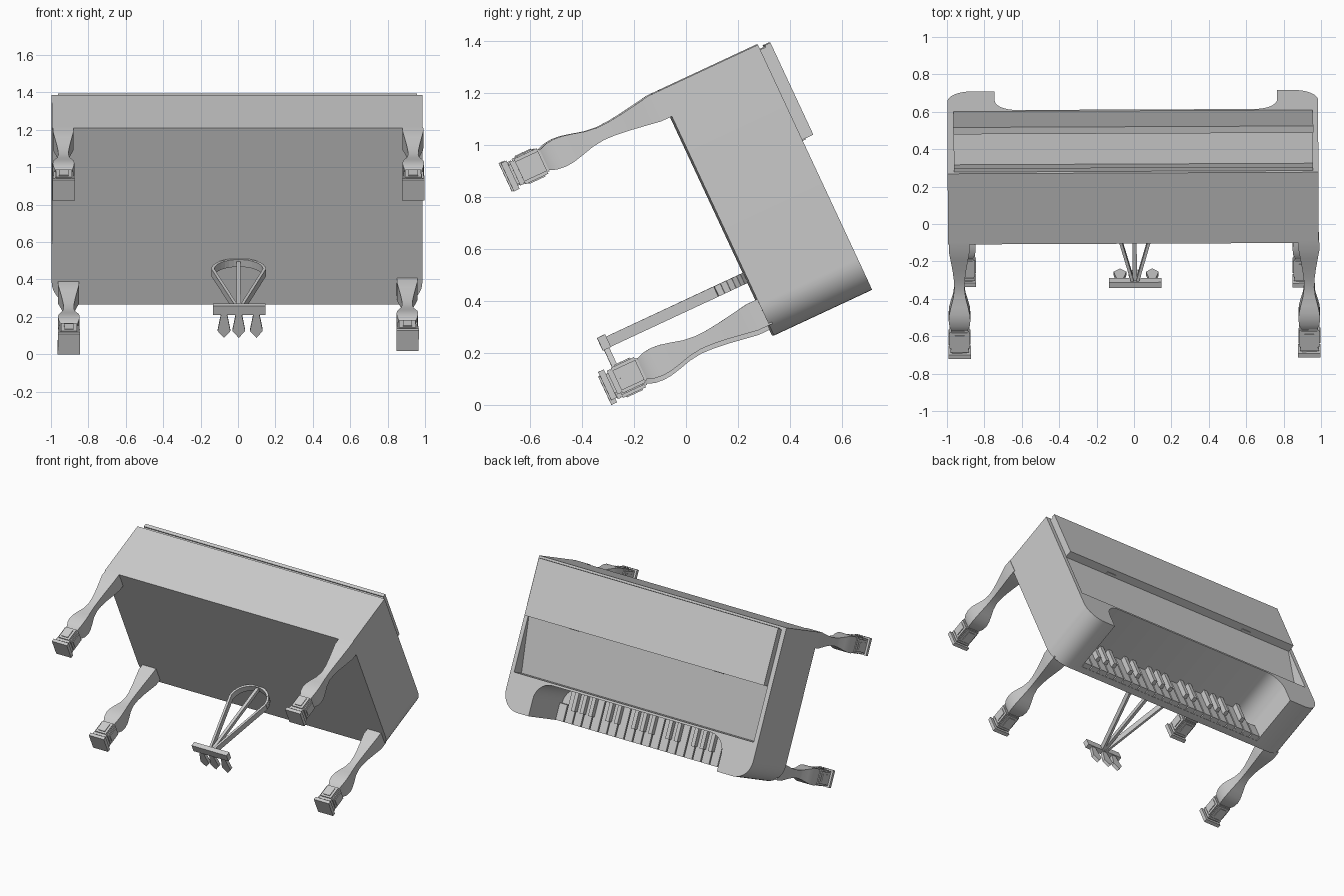
import bpy, bmesh
from math import radians, sin, cos, pi
from mathutils import Matrix

if "Cube" in bpy.data.objects:
    bpy.data.objects.remove(bpy.data.objects["Cube"], do_unlink=True)

grey = bpy.data.materials.new("plain_grey")
grey.use_nodes = True
grey.diffuse_color = (0.6, 0.6, 0.6, 1)
grey.node_tree.nodes["Principled BSDF"].inputs["Base Color"].default_value = (0.6, 0.6, 0.6, 1)

# The piano is built upright (keyboard at +y), then tipped over onto its keyboard edge
TIP = Matrix.Rotation(radians(0.25), 4, 'Z') @ Matrix.Rotation(radians(-65), 4, 'X')
BOTTOM, TOP = 0.416, 0.833
BACK, FRONT = -1.141, -0.1


def smooth_by_angle(ob):
    bpy.ops.object.select_all(action='DESELECT')
    ob.select_set(True)
    bpy.context.view_layer.objects.active = ob
    bpy.ops.object.shade_smooth_by_angle(angle=radians(30))


def finish(bm, name):
    bmesh.ops.recalc_face_normals(bm, faces=bm.faces)
    mesh = bpy.data.meshes.new(name)
    bm.to_mesh(mesh)
    bm.free()
    mesh.materials.append(grey)
    ob = bpy.data.objects.new(name, mesh)
    bpy.context.collection.objects.link(ob)
    ob.matrix_world = TIP
    return ob


def add_box(bm, x, y, z):
    """Box from three (low, high) ranges."""
    size = [r[1] - r[0] for r in (x, y, z)]
    mid = [(r[1] + r[0]) / 2 for r in (x, y, z)]
    bmesh.ops.create_cube(bm, size=1, matrix=Matrix.Translation(mid) @ Matrix.Diagonal((*size, 1)))


def box(name, x, y, z):
    bm = bmesh.new()
    add_box(bm, x, y, z)
    return finish(bm, name)


def add_prism(bm, outline, axis, low, high):
    """Extrude a 2D outline along the given axis (0 = x, 1 = y, 2 = z)."""
    def place(p, h):
        co = list(p)
        co.insert(axis, h)
        return co
    face = bm.faces.new([bm.verts.new(place(p, low)) for p in outline])
    out = bmesh.ops.extrude_face_region(bm, geom=[face])
    move = [0, 0, 0]
    move[axis] = high - low
    bmesh.ops.translate(bm, vec=move, verts=[g for g in out["geom"] if isinstance(g, bmesh.types.BMVert)])


def prism(name, outline, axis, low, high):
    bm = bmesh.new()
    add_prism(bm, outline, axis, low, high)
    return finish(bm, name)


def arc(cx, cy, r, start, end, steps=10):
    return [(cx + r * cos(radians(start + (end - start) * i / steps)),
             cy + r * sin(radians(start + (end - start) * i / steps))) for i in range(steps + 1)]


def cut(target, cutter):
    cutter.hide_render = True
    mod = target.modifiers.new("cut", 'BOOLEAN')
    mod.object, mod.solver = cutter, 'EXACT'
    bpy.context.view_layer.objects.active = target
    bpy.ops.object.modifier_apply(modifier=mod.name)
    bpy.data.objects.remove(cutter, do_unlink=True)


# Case with rounded front corners, a deep keyboard notch and a sloping panel recess
LEFT, RIGHT, R = 0.987, -0.995, 0.13
case = prism("case", [(RIGHT, BACK), (LEFT, BACK)] + arc(LEFT - R, FRONT - R, R, 0, 90)
             + arc(RIGHT + R, FRONT - R, R, 90, 180), 2, BOTTOM, TOP)
KEY_FLOOR, NOTCH_BACK, NR = 0.46, -0.338, 0.12
KEY_LOW, KEY_HIGH = -0.742, 0.768
cut(case, prism("notch_cutter", [(KEY_HIGH, 0.1), (KEY_LOW, 0.1)]
                + arc(KEY_LOW + NR, NOTCH_BACK + NR, NR, 180, 270)
                + arc(KEY_HIGH - NR, NOTCH_BACK + NR, NR, 270, 360), 2, KEY_FLOOR, 1.2))
cut(case, prism("recess_cutter", [(-0.76, TOP - 0.005), (-0.354, TOP - 0.094), (-0.354, 1), (-0.76, 1)],
                0, -0.962, 0.958))
smooth_by_angle(case)

# Lid folded back on itself, with hinges along the fold
box("lid_lower", (-0.962, 0.958), (-1.12, -0.737), (TOP - 0.006, TOP + 0.023))
box("lid_upper", (-0.962, 0.958), (-1.128, -0.737), (TOP + 0.023, TOP + 0.047))
for x, word in ((-0.58, "right"), (0.58, "left")):
    box("hinge_" + word, (x - 0.035, x + 0.035), (-0.745, -0.732), (TOP, TOP + 0.016))

# Keyboard
COUNT = 22
pitch = (KEY_HIGH - KEY_LOW) / COUNT
white, black = bmesh.new(), bmesh.new()
for i in range(COUNT):
    x = KEY_LOW + i * pitch
    inset = 0.12 if i in (0, COUNT - 1) else 0
    add_box(white, (x + 0.004, x + pitch - 0.004), (NOTCH_BACK + inset, FRONT - 0.002),
            (KEY_FLOOR - 0.01, KEY_FLOOR + 0.035))
    if i % 7 not in (0, 3) and i > 1:
        add_box(black, (x - 0.014, x + 0.014), (NOTCH_BACK, -0.19), (KEY_FLOOR, KEY_FLOOR + 0.07))
finish(white, "white_keys")
finish(black, "black_keys")

# Curved square legs, each ending in a panelled block and foot plate
LEG = [(0.43, 0.055), (0.37, 0.055), (0.32, 0.047), (0.25, 0.036), (0.19, 0.029), (0.14, 0.027),
       (0.09, 0.033), (0.04, 0.046), (0, 0.055), (-0.035, 0.058), (-0.07, 0.054), (-0.095, 0.045), (-0.11, 0.036)]


def leg(name, cx, cy):
    bm = bmesh.new()
    rings = [[bm.verts.new((cx + sx * w, cy + sy * w, z)) for sx, sy in ((-1, -1), (1, -1), (1, 1), (-1, 1))]
             for z, w in LEG]
    for a, b in zip(rings, rings[1:]):
        for k in range(4):
            bm.faces.new((a[k], a[(k + 1) % 4], b[(k + 1) % 4], b[k]))
    bm.faces.new(rings[0])
    bm.faces.new(rings[-1])
    smooth_by_angle(finish(bm, name + "_leg"))

    bm = bmesh.new()

    def block(wx, wy, low, high):
        add_box(bm, (cx - wx, cx + wx), (cy - wy, cy + wy), (low, high))
    block(0.047, 0.047, -0.21, -0.1)
    block(0.054, 0.042, -0.205, -0.108)
    block(0.042, 0.054, -0.205, -0.108)
    block(0.059, 0.025, -0.19, -0.122)
    block(0.025, 0.059, -0.19, -0.122)
    block(0.05, 0.05, -0.225, -0.21)
    block(0.04, 0.04, -0.235, -0.22)
    block(0.06, 0.06, -0.257, -0.233)
    finish(bm, name + "_foot")


leg("back_right", -0.935, -1.086)
leg("back_left", 0.935, -1.086)
leg("front_right", -0.905, -0.179)
leg("front_left", 0.905, -0.199)

# Pedal lyre: spreading straps closed by an arch, with a middle rod
LOW, SHOULDER, SPREAD = -0.175, 0.29, 0.138
half = [(0.012, LOW), (SPREAD, SHOULDER)] + [
    (SPREAD * cos(t * pi / 16), SHOULDER + 0.126 * sin(t * pi / 16)) for t in range(1, 9)]
for side, word in ((1, "left"), (-1, "right")):
    bm = bmesh.new()
    for (xa, za), (xb, zb) in zip(half, half[1:]):
        dx, dz = xb - xa, zb - za
        n = (dx * dx + dz * dz) ** 0.5 / 0.008
        ox, oz = -dz / n, dx / n
        quad = [(xa - ox, za - oz), (xb - ox, zb - oz), (xb + ox, zb + oz), (xa + ox, za + oz)]
        add_prism(bm, [(side * x, z) for x, z in quad], 1, -0.368, -0.325)
    bmesh.ops.translate(bm, vec=(0.004, 0, 0), verts=bm.verts)
    finish(bm, "lyre_strap_" + word)
box("lyre_rod", (-0.008, 0.014), (-0.358, -0.332), (LOW, BOTTOM + 0.01))
box("pedal_box", (-0.135, 0.145), (-0.378, -0.324), (-0.202, -0.168))

# Pointed pedals
for x, word in ((-0.076, "right"), (0.003, "middle"), (0.097, "left")):
    prism("pedal_" + word, [(x - 0.015, -0.33), (x + 0.015, -0.33), (x + 0.034, -0.228),
                            (x, -0.188), (x - 0.034, -0.228)], 2, -0.197, -0.175)
